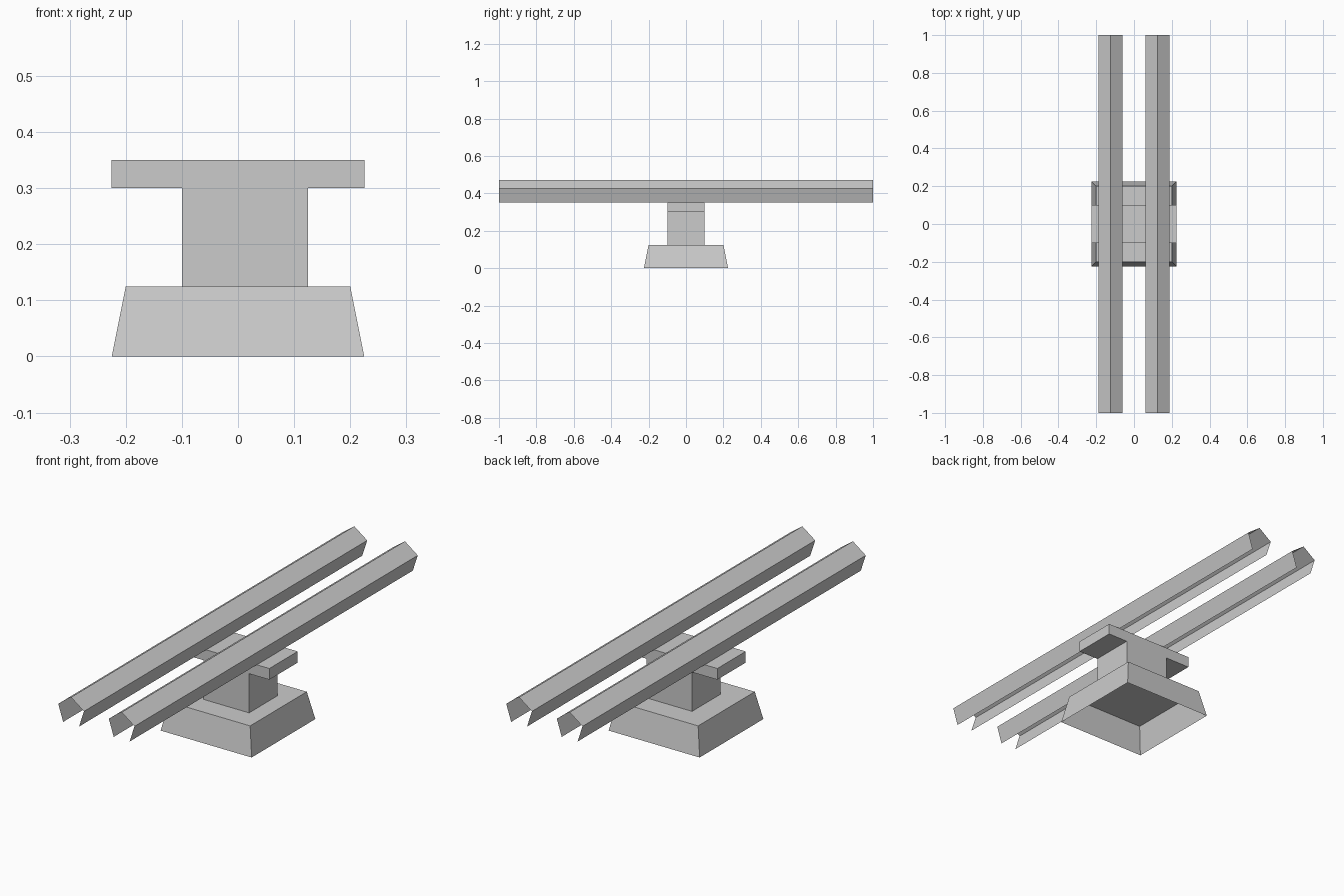
import bpy
import math

if "Cube" in bpy.data.objects:
    bpy.data.objects.remove(bpy.data.objects["Cube"])


def make_object(name, verts, faces):
    mesh = bpy.data.meshes.new(name)
    mesh.from_pydata(verts, [], faces)
    mesh.update()
    obj = bpy.data.objects.new(name, mesh)
    bpy.context.collection.objects.link(obj)
    return obj


def extrude_y(name, profile, half, strips, caps=()):
    """Extrude an (x, z) profile along y; strips lists the sides to keep."""
    n = len(profile)
    verts = [(x, -half, z) for x, z in profile] + [(x, half, z) for x, z in profile]
    faces = [(i, i + n, (i + 1) % n + n, (i + 1) % n) for i in strips]
    for cap in caps:
        faces.append(tuple(cap))
        faces.append(tuple(i + n for i in reversed(cap)))
    return make_object(name, verts, faces)


# Tapered base: hollow, open underneath
corners = [(-1, -1), (1, -1), (1, 1), (-1, 1)]
verts = [(x * r, y * r, z) for r, z in ((0.225, 0), (0.2, 0.125)) for x, y in corners]
sides = [(i, (i + 1) % 4, (i + 1) % 4 + 4, i + 4) for i in range(4)]
make_object("base", verts, sides + [(4, 5, 6, 7)])

# T-shaped support: off-centre post with a crossbar
post = [(-0.1, 0.125), (0.125, 0.125), (0.125, 0.3), (0.225, 0.3),
        (0.225, 0.35), (-0.225, 0.35), (-0.225, 0.3), (-0.1, 0.3)]
extrude_y("support", post, 0.1, range(1, 8), caps=[(0, 1, 2, 7), (7, 2, 3, 4, 5, 6)])

# Two rails: thin pentagonal shells, open at the ends and underneath
radius = 0.0667
centre_z = 0.351 + radius * math.cos(math.radians(36))
for name, cx in (("left_rail", -0.125), ("right_rail", 0.125)):
    angles = [math.radians(-54 + 72 * i) for i in range(5)]
    ring = [(cx + radius * math.cos(a), centre_z + radius * math.sin(a)) for a in angles]
    extrude_y(name, ring, 1.0, range(4))
